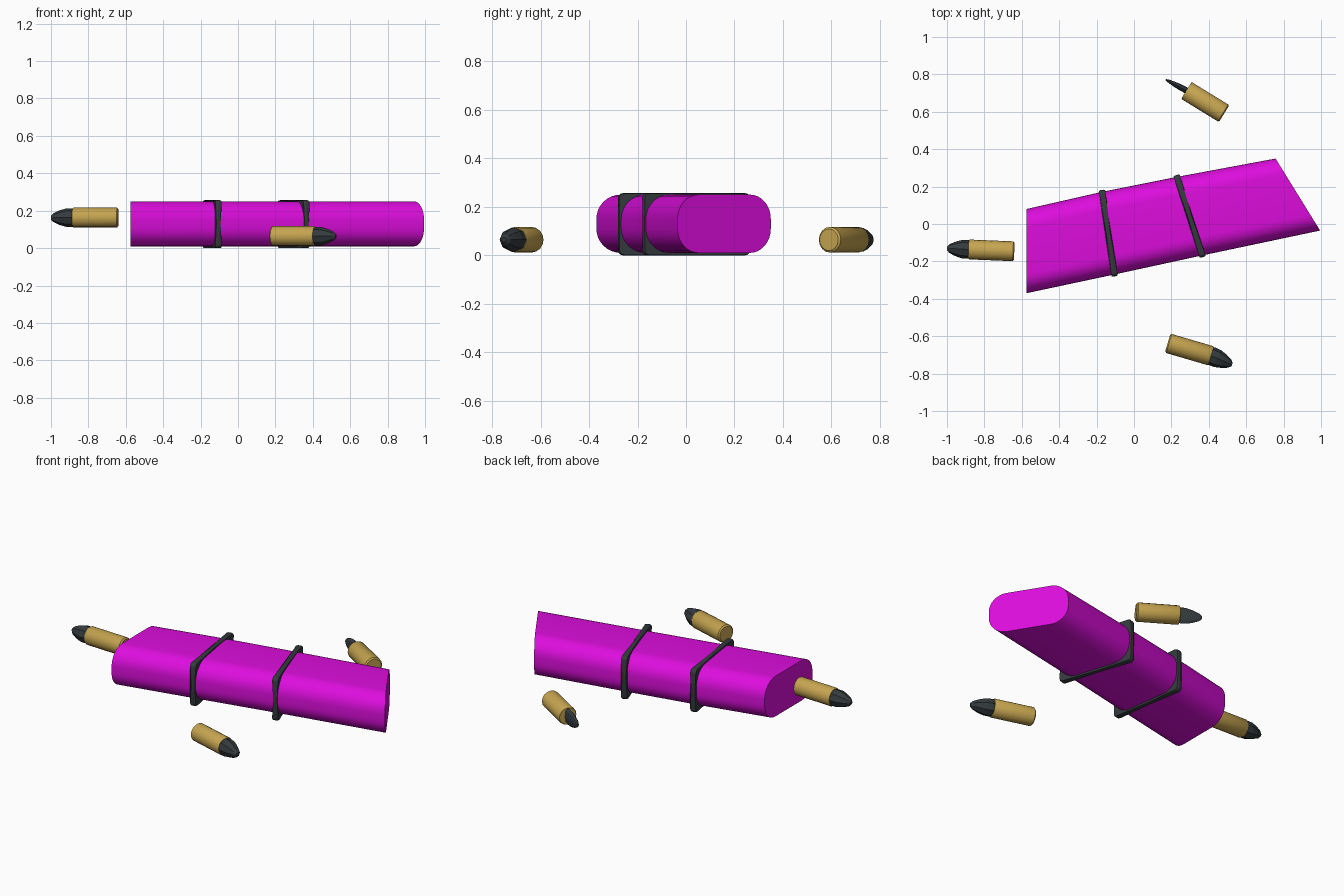
import bpy
import math
from mathutils import Vector

cube = bpy.data.objects.get("Cube")
if cube:
    bpy.data.objects.remove(cube)

UP = Vector((0, 0, 1))


def material(name, rgb):
    m = bpy.data.materials.new(name)
    m.use_nodes = True
    m.diffuse_color = (*rgb, 1)
    m.node_tree.nodes["Principled BSDF"].inputs["Base Color"].default_value = (*rgb, 1)
    return m


MAGENTA = material("magenta", (0.72, 0.004, 0.72))
BRASS = material("brass", (0.56, 0.37, 0.08))
DARK = material("dark grey", (0.035, 0.043, 0.048))


def loft(name, rings, mat, smooth=None):
    """Skin a list of equal rings and cap both ends."""
    n = len(rings[0])
    verts = [v for ring in rings for v in ring]
    faces = [(k * n + i, k * n + (i + 1) % n, (k + 1) * n + (i + 1) % n, (k + 1) * n + i)
             for k in range(len(rings) - 1) for i in range(n)]
    faces += [tuple(reversed(range(n))), tuple(range(len(verts) - n, len(verts)))]
    mesh = bpy.data.meshes.new(name)
    mesh.from_pydata(verts, [], faces)
    mesh.materials.append(mat)
    obj = bpy.data.objects.new(name, mesh)
    bpy.context.collection.objects.link(obj)
    bpy.ops.object.select_all(action='DESELECT')
    obj.select_set(True)
    bpy.context.view_layer.objects.active = obj
    bpy.ops.object.mode_set(mode='EDIT')
    bpy.ops.mesh.select_all(action='SELECT')
    bpy.ops.mesh.normals_make_consistent(inside=False)
    bpy.ops.object.mode_set(mode='OBJECT')
    if smooth:
        bpy.ops.object.shade_smooth_by_angle(angle=math.radians(smooth))
    return obj


def rounded(half_w, half_h, r, steps):
    """Rounded rectangle outline around the origin."""
    pts = []
    for q, (sx, sy) in enumerate(((1, 1), (-1, 1), (-1, -1), (1, -1))):
        for i in range(steps + 1):
            a = (q + i / steps) * math.pi / 2
            pts.append((sx * (half_w - r) + r * math.cos(a),
                        sy * (half_h - r) + r * math.sin(a)))
    return pts


def section(a, b, z):
    """Middle point, crosswise direction and half width of an upright slice."""
    a, b = Vector((*a, z)), Vector((*b, z))
    return (a + b) / 2, (b - a).normalized(), (b - a).length / 2


# Wrapped bundle: rounded slices from one slanted end to the other
slices = [((-0.575, -0.37), (-0.575, 0.08)), ((-0.105, -0.27), (-0.17, 0.172)),
          ((0.365, -0.168), (0.23, 0.252)), ((0.995, -0.035), (0.757, 0.35))]
rings = []
for a, b in slices:
    c, d, half = section(a, b, 0.13)
    rings.append([c + d * u + UP * v for u, v in rounded(half, 0.12, 0.1, 8)])
loft("bundle", rings, MAGENTA, 40)

# Straps: tight square-cornered loops, narrower between the corners
for name, (a, b) in zip(("strap_right", "strap_left"), slices[1:3]):
    c, d, half = section(a, b, 0.128)
    half += 0.01
    across = d.cross(UP)
    corners = rounded(half, 0.128, 0.02, 3)
    outline = []
    for i, p in enumerate(corners):
        outline.append((*p, 0.017))
        if i % 4 == 3:
            q = corners[(i + 1) % len(corners)]
            outline.append(((p[0] + q[0]) / 2, (p[1] + q[1]) / 2, 0.011))
    rings = []
    for side, shrink in ((-1, 0.985), (-0.6, 1), (0.6, 1), (1, 0.985)):
        rings.append([c + (d * u + UP * v) * shrink + across * w * side
                      for u, v, w in outline])
    loft(name, rings, DARK, 35)


def lathe(name, start, direction, profile, sides, mat, smooth=None, squash=1):
    d = Vector((*direction, 0)).normalized()
    side = UP.cross(d) * squash
    rings = []
    for t, r in profile:
        rings.append([Vector(start) + d * t + side * r * math.cos(2 * math.pi * i / sides)
                      + UP * r * math.sin(2 * math.pi * i / sides) for i in range(sides)])
    return loft(name, rings, mat, smooth)


# Cartridges: brass case and faceted dark tip
cartridges = [("right", (-0.64, -0.146), (-0.885, -0.136), (-1.0, -0.13), 0.163, 1),
              ("front", (0.18, -0.637), (0.412, -0.705), (0.524, -0.752), 0.064, 1),
              ("back", (0.482, 0.59), (0.28, 0.714), (0.17, 0.772), 0.064, 0.33)]
tip_shape = [(-0.1, 0.047), (0.05, 0.05), (0.3, 0.049), (0.6, 0.039), (0.88, 0.024), (1, 0.01)]
for name, tail, neck, tip, z, squash in cartridges:
    axis = Vector(neck) - Vector(tail)
    length = axis.length
    lathe(name + "_case", (*tail, z), axis,
          [(0, 0.045), (0.007, 0.053), (length - 0.006, 0.053), (length, 0.049)],
          16, BRASS, 35)
    axis = Vector(tip) - Vector(neck)
    lathe(name + "_tip", (*neck, z), axis,
          [(t * axis.length, r) for t, r in tip_shape], 8, DARK, None, squash)
